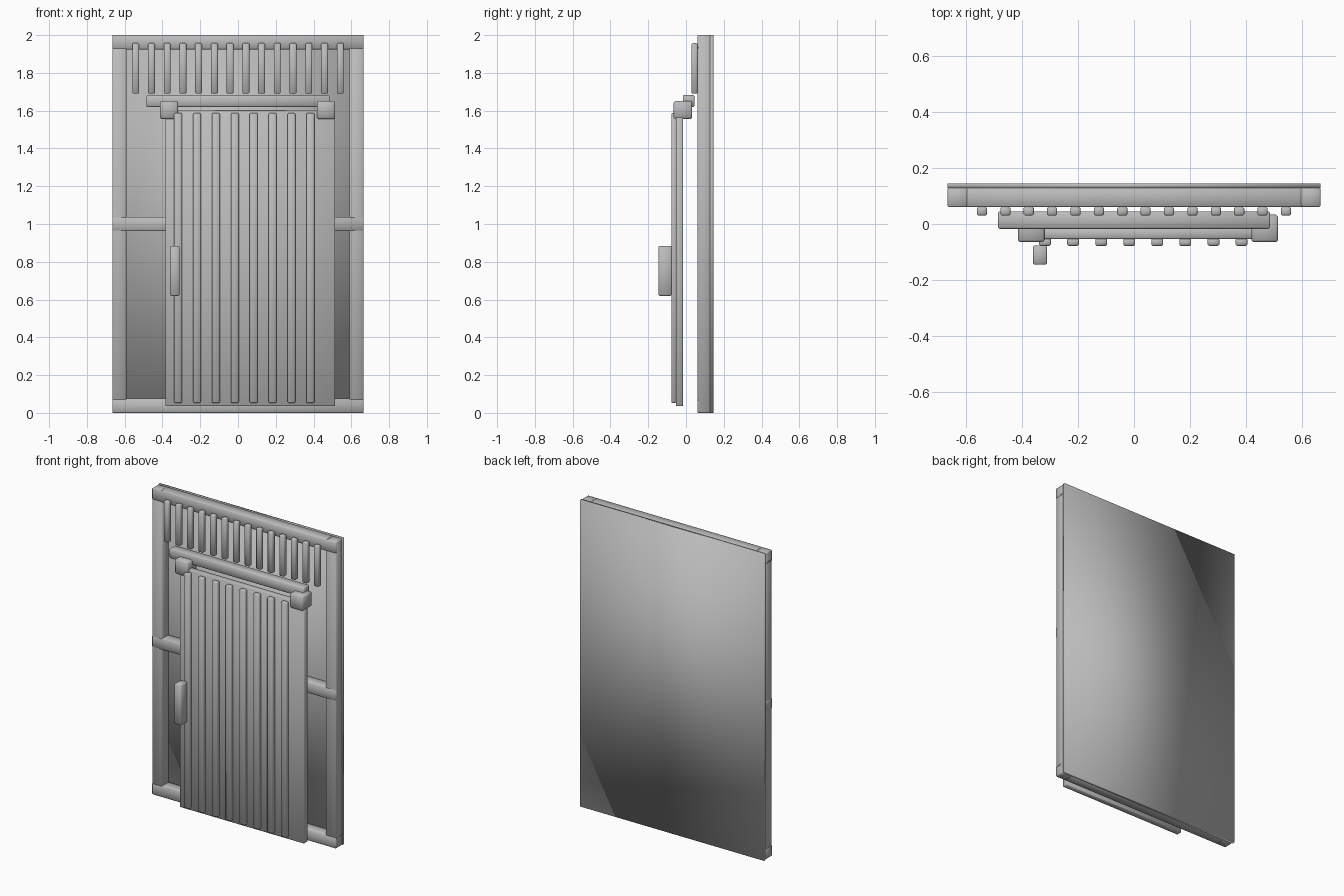
import bpy, bmesh
from mathutils import Vector

if "Cube" in bpy.data.objects:
    bpy.data.objects.remove(bpy.data.objects["Cube"])

metal = bpy.data.materials.new("grey_metal")
metal.diffuse_color = (0.5, 0.5, 0.5, 1)
metal.use_nodes = True
metal.node_tree.nodes["Principled BSDF"].inputs["Base Color"].default_value = metal.diffuse_color


def box(name, x, y, z, bevel=0.005):
    """Softly shaded box from (min, max) ranges on each axis."""
    lo, hi = Vector((x[0], y[0], z[0])), Vector((x[1], y[1], z[1]))
    bm = bmesh.new()
    bmesh.ops.create_cube(bm, size=1)
    for v in bm.verts:
        v.co = (lo + hi) / 2 + v.co * (hi - lo)
    if bevel:
        bmesh.ops.bevel(bm, geom=bm.edges[:], offset=bevel, segments=1,
                        affect='EDGES', profile=0.5)
    for f in bm.faces:
        f.smooth = True
    me = bpy.data.meshes.new(name)
    bm.to_mesh(me)
    bm.free()
    me.materials.append(metal)
    ob = bpy.data.objects.new(name, me)
    bpy.context.collection.objects.link(ob)
    return ob


def around(c, width):
    return (c - width / 2, c + width / 2)


W = 0.665

# back sheet
box("back_panel", (-W, W), (0.128, 0.145), (0, 2), 0)

# frame: side posts and three cross rails
for side, name in ((-1, "left_post"), (1, "right_post")):
    box(name, around(side * (W - 0.0375), 0.075), (0.061, 0.13), (0, 2))
for name, z in (("bottom_rail", 0.0375), ("middle_rail", 1.0), ("top_rail", 1.9625)):
    box(name, (-W, W), (0.06, 0.13), around(z, 0.075))

# upper grille bars
for i in range(14):
    box(f"grille_bar_{i + 1}", around(-0.5417 + i * 0.08333, 0.036),
        (0.03, 0.061), (1.69, 1.957))

# slide rail with hanger blocks
box("slide_rail", (-0.485, 0.485), (-0.017, 0.045), (1.62, 1.682))
for name, x in (("left_hanger", -0.366), ("right_hanger", 0.466)):
    box(name, around(x, 0.096), (-0.065, 0.033), (1.556, 1.652), 0.008)

# sliding door with vertical ribs and handle
box("door_panel", (-0.385, 0.514), (-0.053, -0.016), (0.036, 1.603), 0.003)
for i in range(8):
    box(f"door_rib_{i + 1}", around(-0.317 + i * 0.1, 0.042),
        (-0.078, -0.05), (0.053, 1.587))
box("door_handle", around(-0.335, 0.05), (-0.145, -0.076), (0.62, 0.884))
